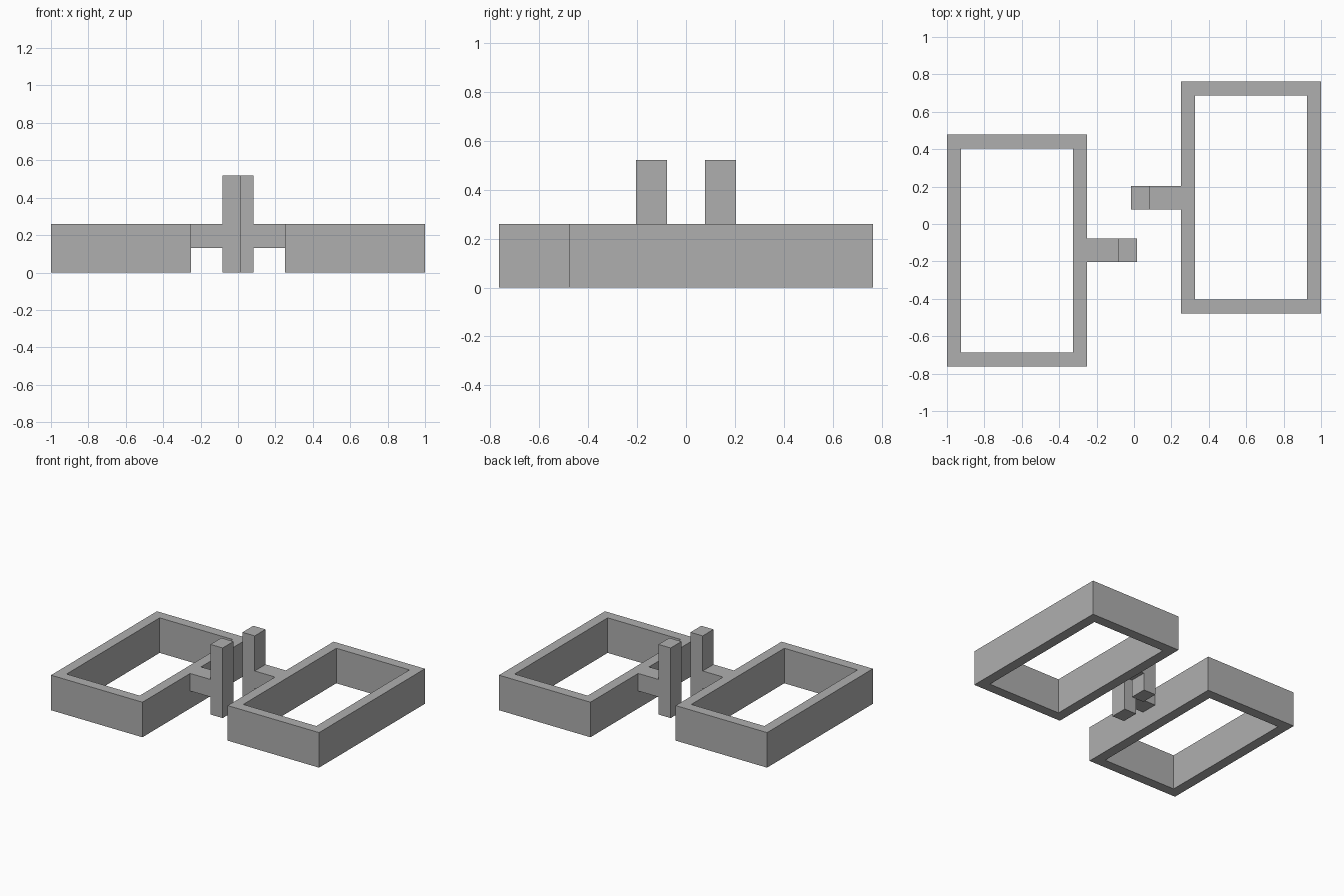
import bpy
import bmesh
from math import pi
from mathutils import Matrix

cube = bpy.data.objects.get("Cube")
if cube:
    bpy.data.objects.remove(cube, do_unlink=True)

GREY = (0.43, 0.43, 0.43, 1)
grey = bpy.data.materials.new("plain grey")
grey.use_nodes = True
grey.diffuse_color = GREY
grey.node_tree.nodes["Principled BSDF"].inputs["Base Color"].default_value = GREY

WALL = 0.075
RIM = 0.26


def add_object(name, bm, turn):
    """Turn the part about the vertical axis and link it as an object."""
    bmesh.ops.transform(bm, matrix=Matrix.Rotation(turn, 4, "Z"), verts=bm.verts)
    bmesh.ops.recalc_face_normals(bm, faces=bm.faces)
    mesh = bpy.data.meshes.new(name)
    bm.to_mesh(mesh)
    bm.free()
    mesh.materials.append(grey)
    bpy.context.collection.objects.link(bpy.data.objects.new(name, mesh))


def box(name, x, y, z, turn):
    bm = bmesh.new()
    bmesh.ops.create_cube(bm, size=1)
    for v in bm.verts:
        v.co = [(a + b) / 2 + c * (b - a) for c, (a, b) in zip(v.co, (x, y, z))]
    add_object(name, bm, turn)


def frame(name, x, y, height, turn):
    """Open rectangular frame: a flat ring extruded upward."""
    bm = bmesh.new()
    rings = []
    for d in (0, WALL):
        (x0, x1), (y0, y1) = (x[0] + d, x[1] - d), (y[0] + d, y[1] - d)
        corners = ((x0, y0), (x1, y0), (x1, y1), (x0, y1))
        rings.append([bm.verts.new((cx, cy, 0)) for cx, cy in corners])
    outer, inner = rings
    faces = [bm.faces.new((outer[i], outer[i - 3], inner[i - 3], inner[i]))
             for i in range(4)]
    top = bmesh.ops.extrude_face_region(bm, geom=faces, use_keep_orig=True)["geom"]
    raised = [g for g in top if isinstance(g, bmesh.types.BMVert)]
    bmesh.ops.translate(bm, vec=(0, 0, height), verts=raised)
    add_object(name, bm, turn)


# Two identical halves, the second turned half a revolution
for side, turn in (("left", 0), ("right", pi)):
    frame(side + "_frame", (0.25, 1), (-0.478, 0.763), RIM, turn)
    box(side + "_arm", (0.083, 0.25), (0.077, 0.204), (0.13, RIM), turn)
    box(side + "_post", (-0.017, 0.083), (0.077, 0.204), (0, 0.52), turn)
